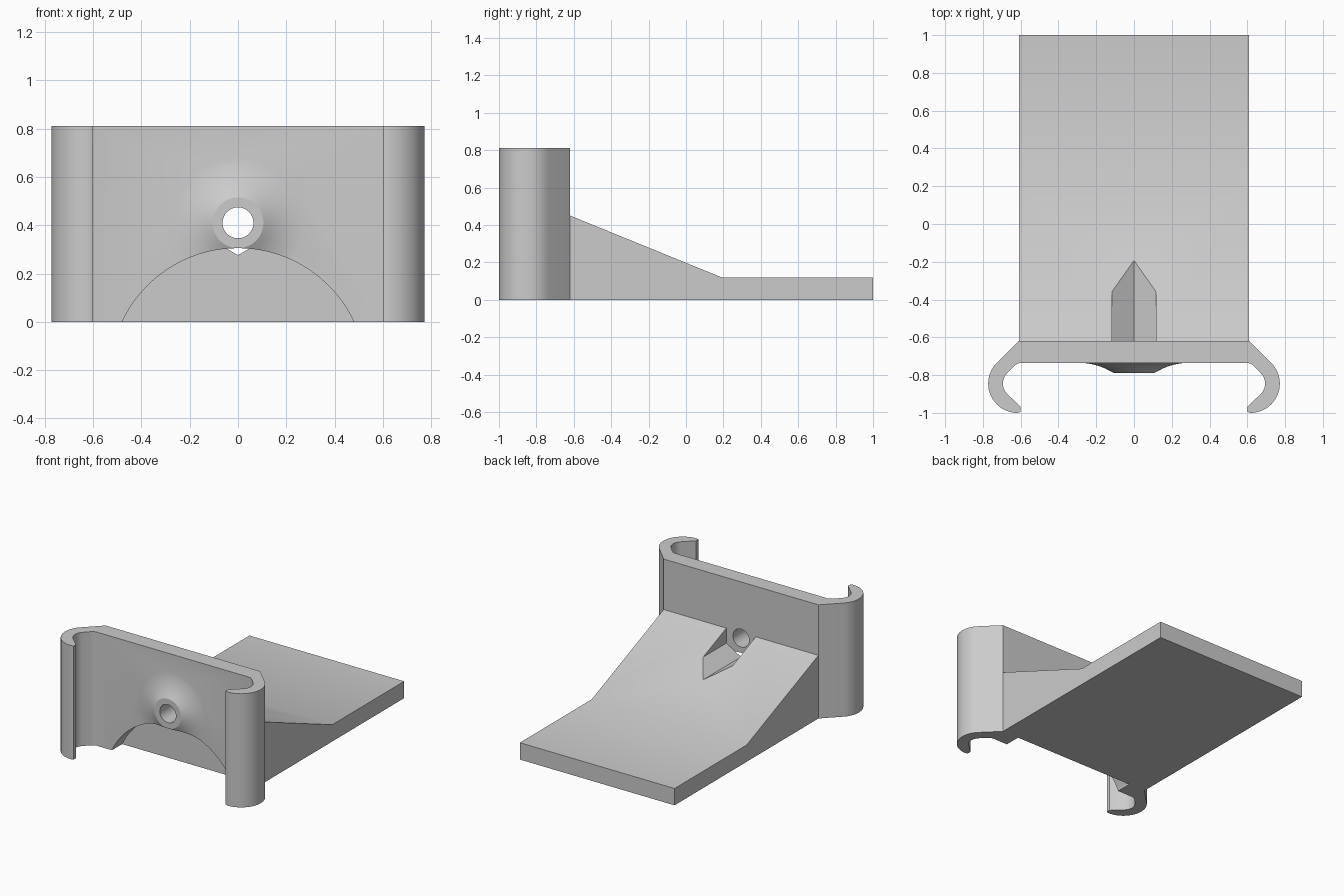
import bpy, bmesh, math
from mathutils import Matrix

cube = bpy.data.objects.get("Cube")
if cube:
    bpy.data.objects.remove(cube, do_unlink=True)

grey = bpy.data.materials.new("plain_grey")
grey.use_nodes = True
colour = (0.6, 0.6, 0.6, 1)
grey.diffuse_color = colour
grey.node_tree.nodes["Principled BSDF"].inputs["Base Color"].default_value = colour


def make_object(name, bm):
    bmesh.ops.recalc_face_normals(bm, faces=bm.faces[:])
    mesh = bpy.data.meshes.new(name)
    bm.to_mesh(mesh)
    bm.free()
    mesh.materials.append(grey)
    obj = bpy.data.objects.new(name, mesh)
    bpy.context.collection.objects.link(obj)
    return obj


def prism(name, points, direction):
    """Extrude a closed loop of 3D points along a direction."""
    bm = bmesh.new()
    face = bm.faces.new([bm.verts.new(p) for p in points])
    new = bmesh.ops.extrude_face_region(bm, geom=[face])["geom"]
    verts = [v for v in new if isinstance(v, bmesh.types.BMVert)]
    bmesh.ops.translate(bm, verts=verts, vec=direction)
    return make_object(name, bm)


def rod(name, radius, z, y0, y1, sides, turn=0.0):
    """Cylinder lying along y."""
    ring = [(radius * math.cos(turn + math.tau * i / sides), y0,
             z + radius * math.sin(turn + math.tau * i / sides)) for i in range(sides)]
    return prism(name, ring, (0, y1 - y0, 0))


def lathe(name, profile, z, sides):
    """Solid of revolution about a y axis; profile holds (radius, y)."""
    bm = bmesh.new()
    rings = []
    for r, y in profile:
        rings.append([bm.verts.new((r * math.cos(math.tau * i / sides), y,
                                    z + r * math.sin(math.tau * i / sides)))
                      for i in range(sides)])
    for a, b in zip(rings, rings[1:]):
        for i in range(sides):
            j = (i + 1) % sides
            bm.faces.new((a[i], a[j], b[j], b[i]))
    bm.faces.new(rings[0])
    bm.faces.new(rings[-1])
    return make_object(name, bm)


def combine(target, tool, operation):
    mod = target.modifiers.new(operation.lower(), 'BOOLEAN')
    mod.operation, mod.solver, mod.object = operation, 'EXACT', tool
    bpy.context.view_layer.objects.active = target
    bpy.ops.object.modifier_apply(modifier=mod.name)
    bpy.data.objects.remove(tool, do_unlink=True)


def arc(cx, cy, r, start, end, steps):
    angles = [math.radians(start + (end - start) * i / steps) for i in range(steps + 1)]
    return [(cx + r * math.cos(a), cy + r * math.sin(a)) for a in angles]


HEIGHT, BACK, FRONT, HOLE_Z = 0.81, -0.62, -0.735, 0.41
CLIP = (0.617, -0.845)

# Mounting plate with a hooked clip at each end
half = [(0.61, BACK)]
half += arc(*CLIP, 0.155, 45, -90, 24)
half += [(0.6, -0.995), (0.6, -0.967)]
half += arc(*CLIP, 0.077, -45, 45, 16)
half += [(0.635, -0.752), (0.618, -0.739), (0.6, FRONT)]
outline = half + [(-x, y) for x, y in reversed(half)]
plate = prism("clip_plate", [(x, y, 0) for x, y in outline], (0, 0, HEIGHT))

# Flared boss around the screw hole
flare = [(0.105, -0.79), (0.125, -0.779), (0.15, -0.766), (0.18, -0.754),
         (0.21, -0.745), (0.24, -0.739), (0.275, -0.7345), (0.275, -0.70)]
combine(plate, lathe("boss", flare, HOLE_Z, 64), 'UNION')

# Arched opening and screw hole
combine(plate, rod("arch_cutter", 0.53, -0.225, -0.9, -0.5, 128, math.pi / 2), 'DIFFERENCE')
combine(plate, rod("hole_cutter", 0.064, HOLE_Z, -0.9, -0.5, 48), 'DIFFERENCE')

# Sloped shelf behind the plate
side = [(BACK, 0), (1, 0), (1, 0.12), (0.19, 0.12), (BACK, 0.45)]
shelf = prism("sloped_shelf", [(-0.61, y, z) for y, z in side], (1.22, 0, 0))

# Hexagonal nut slot, open at the top
slot = rod("nut_slot_cutter", 0.134, HOLE_Z, -0.7, 0.1, 6, math.pi / 6)
combine(shelf, slot, 'DIFFERENCE')

for obj in (plate, shelf):
    bpy.ops.object.select_all(action='DESELECT')
    obj.select_set(True)
    bpy.context.view_layer.objects.active = obj
    bpy.ops.object.shade_smooth_by_angle(angle=math.radians(25))
